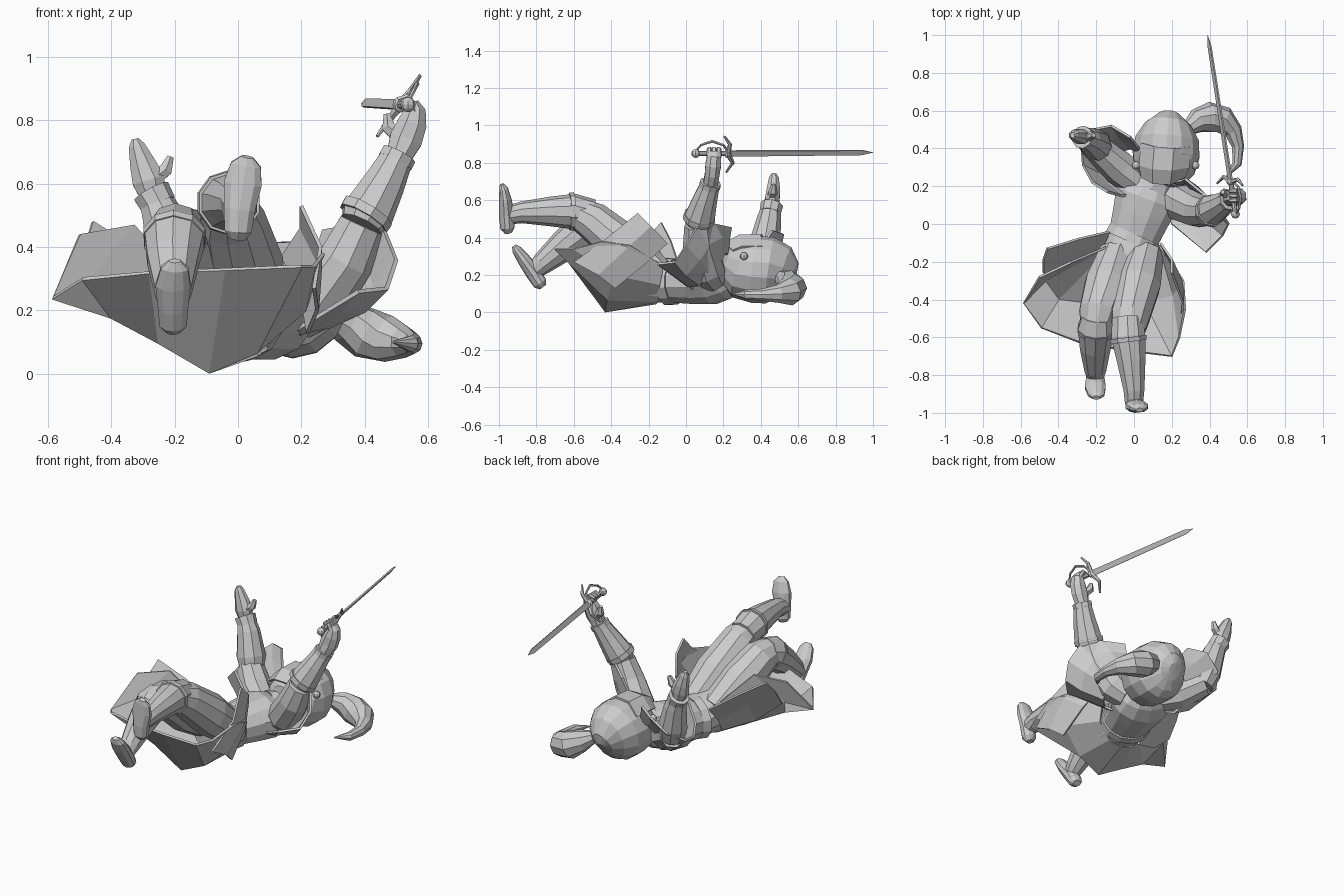
import bpy, bmesh, math
from mathutils import Vector


def make(name, verts, faces, thick=0):
    me = bpy.data.meshes.new(name)
    me.from_pydata([tuple(v) for v in verts], [], faces)
    bm = bmesh.new()
    bm.from_mesh(me)
    bmesh.ops.recalc_face_normals(bm, faces=bm.faces)
    bm.to_mesh(me)
    bm.free()
    ob = bpy.data.objects.new(name, me)
    bpy.context.collection.objects.link(ob)
    if thick:
        m = ob.modifiers.new("thickness", "SOLIDIFY")
        m.thickness = thick
        m.offset = 0
    return ob


def tube(name, pts, sides=10, ref=(0, 0, 1)):
    """Loft closed elliptical rings along points (x, y, z, r_side[, r_ref])."""
    P = [Vector(p[:3]) for p in pts]
    ref = Vector(ref)
    verts, faces = [], []
    n = sides
    for i, p in enumerate(pts):
        t = (P[min(i + 1, len(P) - 1)] - P[max(i - 1, 0)]).normalized()
        side = t.cross(ref).normalized()
        up = side.cross(t)
        for k in range(n):
            a = 2 * math.pi * (k + 0.5) / n
            verts.append(P[i] + side * p[3] * math.cos(a) + up * p[-1] * math.sin(a))
    for i in range(len(P) - 1):
        for k in range(n):
            q = (k + 1) % n
            faces.append((i * n + k, i * n + q, (i + 1) * n + q, (i + 1) * n + k))
    faces += [tuple(range(n)), tuple(range((len(P) - 1) * n, len(P) * n))]
    return make(name, verts, faces)


def sheet(name, rows, thick=0.012):
    """Thin cloth panel from rows of points."""
    n = len(rows[0])
    faces = [(i * n + k, i * n + k + 1, (i + 1) * n + k + 1, (i + 1) * n + k)
             for i in range(len(rows) - 1) for k in range(n - 1)]
    return make(name, [v for r in rows for v in r], faces, thick)


def ball(name, c, r):
    bm = bmesh.new()
    bmesh.ops.create_uvsphere(bm, u_segments=8, v_segments=6, radius=1)
    for v in bm.verts:
        v.co = Vector(c) + Vector([v.co[i] * r[i] for i in range(3)])
    me = bpy.data.meshes.new(name)
    bm.to_mesh(me)
    bm.free()
    ob = bpy.data.objects.new(name, me)
    bpy.context.collection.objects.link(ob)
    return ob


# Torso lying on its back, belt and collar
tube("torso", [(-.03, -.27, .18, .10, .09), (-.02, -.19, .18, .16, .13), (0, -.07, .165, .14, .115),
               (.04, .05, .17, .16, .13), (.07, .14, .175, .18, .135), (.10, .21, .18, .15, .11),
               (.13, .27, .2, .08, .08)], 12)
tube("belt", [(-.012, -.10, .165, .155, .13), (.008, -.055, .165, .15, .125)], 12)
tube("collar", [(.10, .2, .19, .13, .11), (.13, .25, .2, .10, .10)], 10)

# Boxy helmet facing up, raised visor plate, hinge knobs and plume
tube("helmet", [(.145, .21, .28, .07, .06), (.15, .235, .275, .12, .12), (.16, .30, .24, .168, .168),
                (.17, .37, .23, .182, .18), (.175, .45, .225, .172, .178), (.18, .52, .21, .125, .145),
                (.185, .56, .19, .07, .085), (.185, .572, .18, .02, .03)], 14)
sheet("visor", [[(.04, .25, .33), (.10, .215, .37), (.19, .21, .37), (.27, .25, .33)],
                [(.03, .31, .345), (.10, .29, .408), (.20, .285, .41), (.29, .3, .35)],
                [(.04, .43, .345), (.11, .41, .41), (.21, .40, .415), (.295, .41, .35)]])
for x in (.325, .01):
    ball("helmet_knob", (x, .31, .30), (.022, .022, .022))
tube("plume", [(.28, .5, .19, .035), (.335, .545, .165, .065), (.40, .565, .13, .082), (.47, .55, .11, .075),
               (.525, .49, .10, .05), (.55, .41, .095, .033), (.545, .32, .095, .026), (.49, .25, .1, .004)], 9)

# Raised empty arm
tube("left_upper_arm", [(.02, .22, .19, .085), (-.08, .30, .22, .095), (-.19, .40, .29, .08)], 9)
tube("left_forearm", [(-.18, .40, .27, .07), (-.205, .42, .36, .085), (-.24, .445, .5, .066),
                      (-.265, .455, .56, .052)], 9, (0, 1, 0))
tube("left_cuff", [(-.25, .45, .53, .058), (-.275, .46, .575, .062)], 9, (0, 1, 0))
tube("left_hand", [(-.27, .46, .56, .042, .035), (-.282, .462, .61, .056, .042), (-.3, .468, .66, .045, .038),
                   (-.32, .47, .72, .028, .028), (-.325, .47, .742, .012, .015)], 8, (0, 1, 0))
tube("left_thumb", [(-.26, .46, .62, .026), (-.228, .465, .645, .024), (-.213, .47, .685, .012)], 6, (0, 1, 0))

# Raised sword arm
tube("right_upper_arm", [(.18, .15, .18, .08), (.25, .11, .23, .10), (.34, .07, .36, .09),
                         (.39, .065, .47, .075)], 9, (0, 1, 0))
tube("right_forearm", [(.39, .06, .47, .07), (.405, .07, .5, .085), (.46, .10, .6, .068), (.505, .13, .69, .052)],
     9, (0, 1, 0))
for n, a, b in (("elbow_cuff", (.395, .065, .49, .086), (.41, .072, .515, .088)),
                ("wrist_cuff", (.495, .125, .67, .058), (.508, .13, .695, .058))):
    tube(n, [a, b], 9, (0, 1, 0))
tube("right_hand", [(.505, .13, .68, .042), (.53, .14, .74, .056, .042), (.55, .145, .79, .05, .045),
                    (.56, .15, .835, .035, .04), (.555, .15, .86, .015, .03)], 8, (0, 1, 0))
tube("right_thumb", [(.515, .15, .74, .024), (.475, .165, .78, .024), (.47, .17, .82, .012)], 6, (0, 1, 0))
for k in range(3):
    tube("right_finger", [(.56, .125 + .025 * k, .83, .015), (.535, .125 + .025 * k, .875, .014),
                          (.505, .125 + .025 * k, .865, .01)], 6, (0, 1, 0))

# Open flared sleeves wrapping the outside of the upper arms
sheet("right_sleeve", [
    [(.17, .05, .12), (.24, .02, .14), (.29, .07, .15), (.32, .13, .2), (.31, .18, .27), (.28, .21, .32),
     (.2, .22, .3)],
    [(.19, .02, .14), (.32, -.06, .2), (.4, .0, .2), (.43, .07, .28), (.4, .13, .37), (.34, .19, .4),
     (.25, .23, .4)],
    [(.2, .0, .15), (.38, -.15, .26), (.47, -.06, .27), (.5, .0, .36), (.46, .06, .46), (.38, .15, .475),
     (.27, .24, .455)]], .014)
sheet("left_sleeve", [
    [(.02, .15, .24), (-.03, .2, .13), (-.08, .27, .11), (-.1, .33, .15), (-.09, .38, .23), (-.02, .4, .3),
     (.05, .38, .3)],
    [(-.07, .15, .29), (-.13, .2, .2), (-.19, .27, .17), (-.2, .36, .2), (-.17, .44, .28), (-.08, .46, .36),
     (.02, .41, .36)],
    [(-.14, .17, .38), (-.22, .22, .3), (-.27, .31, .26), (-.28, .41, .28), (-.22, .5, .34), (-.12, .52, .42),
     (-.02, .46, .44)]], .014)

# Legs with knee-high boots
legs = {
    "right": ([(.06, -.16, .2, .10), (.02, -.32, .34, .125), (-.02, -.5, .49, .105), (-.03, -.58, .53, .085)],
              [(-.035, -.5, .52, .085), (-.03, -.6, .54, .095), (-.015, -.72, .54, .08), (0, -.88, .535, .058),
               (.0, -.95, .52, .05)]),
    "left": ([(-.09, -.16, .2, .10), (-.14, -.32, .32, .125), (-.19, -.47, .44, .105), (-.2, -.54, .45, .085)],
             [(-.195, -.49, .46, .085), (-.2, -.55, .435, .1), (-.205, -.65, .36, .085), (-.205, -.77, .26, .06),
              (-.205, -.81, .22, .045)]),
}
for s, (thigh, shin) in legs.items():
    tube(s + "_thigh", thigh, 10)
    tube(s + "_boot", shin, 10)
    a, b = Vector(shin[1][:3]), Vector(shin[2][:3])
    tube(s + "_boot_top", [(*a, .103), (*a.lerp(b, .2), .1)], 10)
tube("right_foot", [(-.005, -.95, .425, .025, .02), (0, -.955, .45, .045, .038), (.005, -.96, .52, .052, .04),
                    (.015, -.965, .6, .063, .034), (.025, -.975, .66, .05, .024), (.03, -.985, .685, .02, .012)],
     10, (0, 1, 0))
tube("left_foot", [(-.205, -.765, .135, .025, .02), (-.205, -.78, .155, .045, .038), (-.205, -.815, .21, .05, .042),
                   (-.205, -.865, .28, .058, .036), (-.2, -.905, .335, .045, .026), (-.2, -.92, .357, .02, .012)],
     10, (0, 1, 0))

# Flared coat skirt under the legs, with an upturned hem
sheet("coat_skirt", [
    [(.14, -.12, .25), (.14, -.14, .15), (.06, -.15, .06), (-.03, -.16, .05),
     (-.1, -.15, .07), (-.15, -.14, .13), (-.16, -.13, .2), (-.14, -.12, .27)],
    [(.26, -.30, .36), (.21, -.38, .2), (.06, -.42, .07), (-.09, -.43, .006),
     (-.25, -.42, .1), (-.4, -.4, .18), (-.47, -.3, .3), (-.33, -.2, .47)],
    [(.27, -.45, .38), (.24, -.6, .34), (.2, -.7, .34), (-.04, -.67, .33),
     (-.28, -.63, .32), (-.49, -.55, .3), (-.585, -.42, .24), (-.5, -.28, .44)]])
sheet("right_hip_panel", [[(.14, -.10, .37), (.20, -.19, .46), (.2, -.26, .53)],
                          [(.2, -.22, .26), (.26, -.32, .34), (.26, -.42, .4)],
                          [(.22, -.38, .13), (.25, -.47, .2), (.24, -.6, .27)]])
sheet("left_hip_panel", [[(-.13, -.04, .26), (-.155, -.10, .18), (-.15, -.14, .1)],
                         [(-.3, -.08, .38), (-.32, -.15, .3), (-.33, -.22, .18)],
                         [(-.46, -.13, .48), (-.48, -.19, .41), (-.48, -.26, .31)]])

# Sword with curved guard and knuckle loop
W = (.5, 0, .85)
tube("blade", [(.512, .22, .85, .007, .024), (.40, .94, .855, .006, .02), (.39, 1.0, .855, .001, .001)], 4, W)
tube("grip", [(.535, .06, .85, .014), (.512, .23, .85, .014)], 8, W)
ball("pommel", (.537, .052, .85), (.024, .024, .024))
tube("cross_guard", [(.575, .205, .942, .006), (.55, .235, .9, .011), (.515, .222, .85, .018),
                     (.475, .25, .8, .011), (.44, .215, .75, .006)], 6, (0, 1, 0))
tube("knuckle_loop", [(.537, .05, .86, .006), (.555, .08, .895, .007), (.565, .14, .915, .008),
                      (.55, .2, .895, .007), (.52, .225, .86, .006)], 6, (1, 0, 0))
ball("guard_ring", (.513, .222, .85), (.025, .018, .025))
